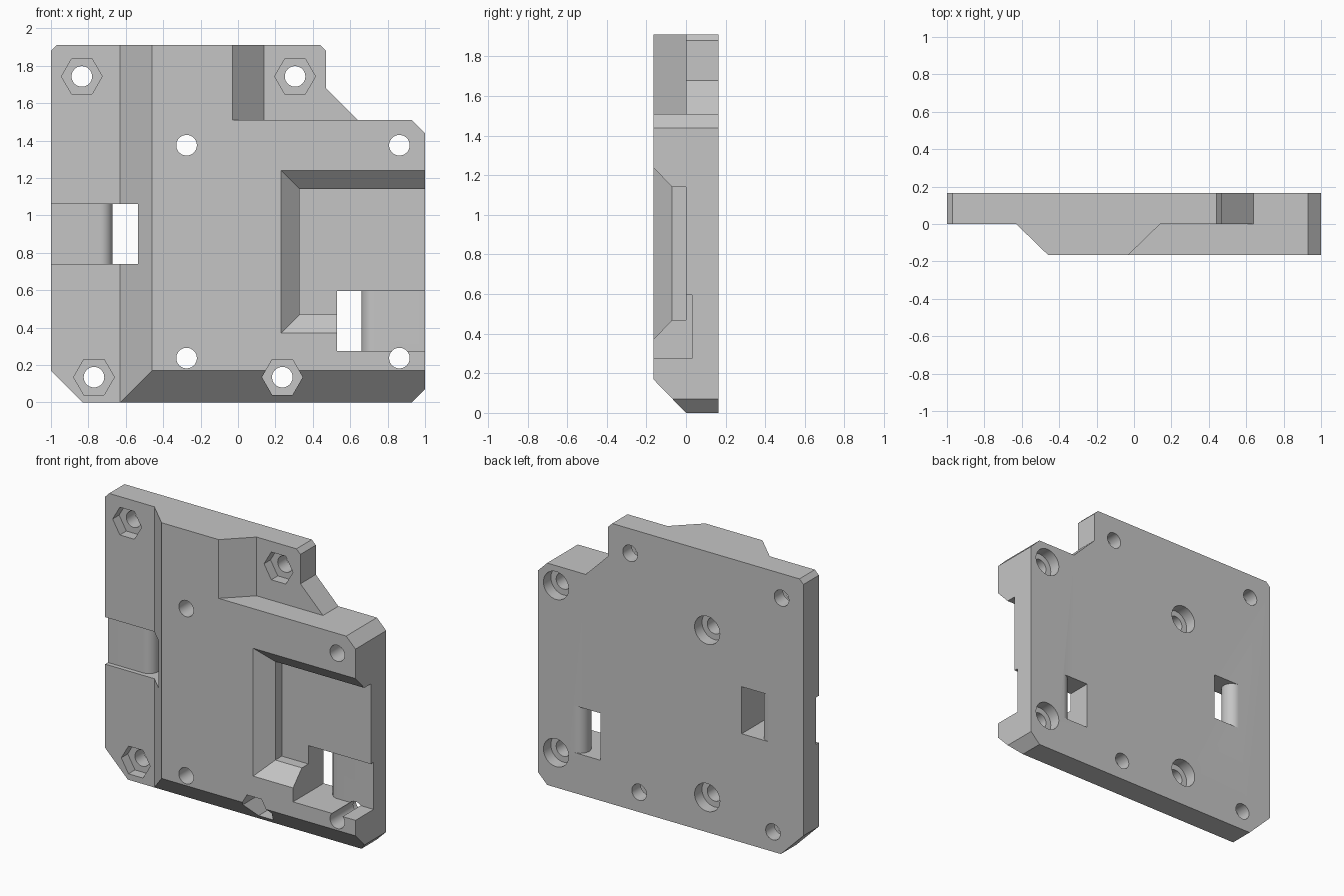
import bpy, bmesh, math

default = bpy.data.objects.get("Cube")
if default:
    bpy.data.objects.remove(default, do_unlink=True)

grey = bpy.data.materials.new("plain grey")
grey.use_nodes = True
colour = (0.56, 0.56, 0.56, 1)
grey.diffuse_color = colour
grey.node_tree.nodes["Principled BSDF"].inputs["Base Color"].default_value = colour

BACK, FRONT = 0.165, -0.165


def loft(name, rings):
    """Closed solid through rings of matching points."""
    bm = bmesh.new()
    loops = [[bm.verts.new(p) for p in ring] for ring in rings]
    n = len(loops[0])
    for a, b in zip(loops, loops[1:]):
        for i in range(n):
            j = (i + 1) % n
            bm.faces.new((a[i], a[j], b[j], b[i]))
    bm.faces.new(loops[0])
    bm.faces.new(loops[-1])
    bmesh.ops.recalc_face_normals(bm, faces=bm.faces)
    mesh = bpy.data.meshes.new(name)
    bm.to_mesh(mesh)
    bm.free()
    mesh.materials.append(grey)
    obj = bpy.data.objects.new(name, mesh)
    bpy.context.collection.objects.link(obj)
    return obj


def along_y(name, pts, y0, y1):
    return loft(name, [[(x, y, z) for x, z in pts] for y in (y0, y1)])


def along_z(name, pts, z0, z1):
    return loft(name, [[(x, y, z) for x, y in pts] for z in (z0, z1)])


def circle(cx, cz, r, sides):
    turn = 2 * math.pi / sides
    return [(cx + r * math.cos(i * turn), cz + r * math.sin(i * turn)) for i in range(sides)]


# Mounting plate outline, full thickness
outline = [(-1, 0.17), (-0.83, 0), (0.93, 0), (1, 0.07), (1, 1.44), (0.93, 1.51),
           (0.64, 1.51), (0.47, 1.68), (0.47, 1.88), (0.44, 1.91), (-0.97, 1.91), (-1, 1.88)]
plate = along_y("mounting_plate", outline, FRONT, BACK)


def cut(cutter):
    cutter.hide_render = True
    mod = plate.modifiers.new("cut", 'BOOLEAN')
    mod.operation = 'DIFFERENCE'
    mod.solver = 'EXACT'
    mod.object = cutter
    bpy.context.view_layer.objects.active = plate
    bpy.ops.object.modifier_apply(modifier=mod.name)
    bpy.data.objects.remove(cutter, do_unlink=True)


# Thin left margin, thin top ear and bottom bevel
cut(along_z("left_step", [(-1.2, 0), (-0.63, 0), (-0.29, -0.33), (-1.2, -0.33)], -0.2, 2.1))
cut(along_z("ear_step", [(1.2, 0), (0.14, 0), (-0.2, -0.33), (1.2, -0.33)], 1.51, 2.1))
bevel = [(0.1, -0.103), (-0.4, 0.412), (-0.4, -0.103)]
cut(loft("bottom_bevel", [[(x, y, z) for y, z in bevel] for x in (-1.3, 1.3)]))

# Recess with sloping lip, open on the side
levels = [(-0.26, 0.13, 0.27, 1.34), (-0.07, 0.33, 0.47, 1.14), (0, 0.33, 0.47, 1.14)]
cut(loft("recess", [[(x, y, lo), (1.2, y, lo), (1.2, y, hi), (x, y, hi)]
                    for y, x, lo, hi in levels]))


# Strap slots: a channel running to the side, wrapping a rounded edge to the back
def strap_slot(side, inner, nose, z0, z1):
    floor = 0.03
    r = (BACK - floor) / 2
    arc = [(nose + r - r * math.sin(a), floor + r - r * math.cos(a))
           for a in (math.pi * i / 16 for i in range(17))]
    pts = [(inner, -0.5), (1.2, -0.5), (1.2, floor)] + arc
    pts += [(nose + r, 0.3), (inner, 0.3)]
    cut(along_z("strap_slot", [(side * x, y) for x, y in pts], z0, z1))


strap_slot(1, 0.53, 0.66, 0.275, 0.595)
strap_slot(-1, 0.535, 0.67, 0.74, 1.06)

# Screw holes: nut traps in front, or counterbores at the back
nut_holes = [(-0.835, 1.743), (0.305, 1.743), (-0.77, 0.135), (0.237, 0.135)]
bolt_holes = [(x, z) for x in (-0.275, 0.863) for z in (0.237, 1.375)]
for x, z in nut_holes:
    cut(along_y("nut_trap", circle(x, z, 0.109, 6), -0.4, 0.07))
for x, z in bolt_holes:
    cut(along_y("counterbore", circle(x, z, 0.095, 40), 0.085, 0.4))
for x, z in nut_holes + bolt_holes:
    cut(along_y("screw_hole", circle(x, z, 0.055, 40), -0.4, 0.4))

# Smooth only the round walls
bpy.ops.object.select_all(action='DESELECT')
plate.select_set(True)
bpy.context.view_layer.objects.active = plate
bpy.ops.object.shade_smooth_by_angle(angle=math.radians(25))
